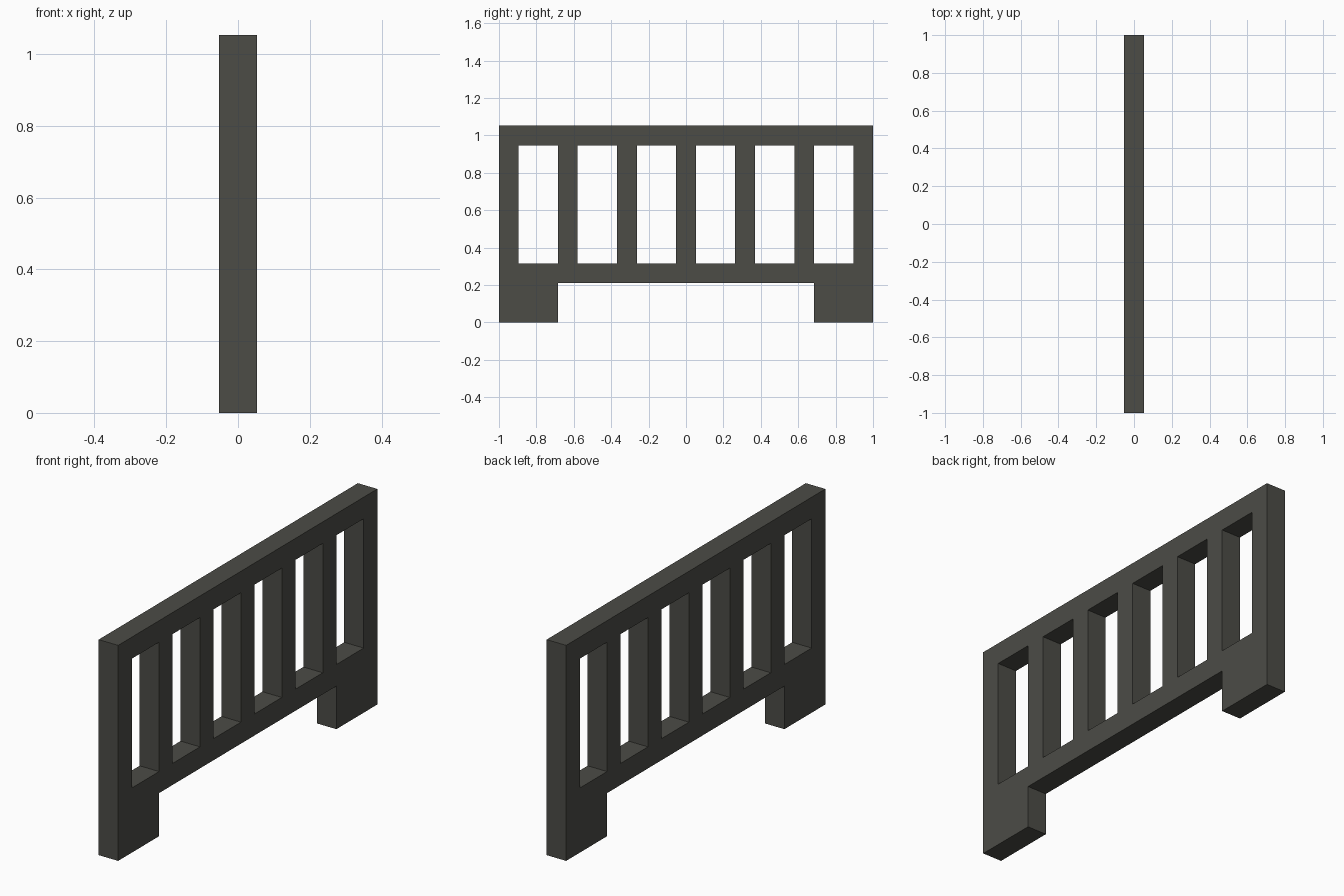
import bpy, bmesh

if "Cube" in bpy.data.objects:
    bpy.data.objects.remove(bpy.data.objects["Cube"])

U = 2 / 19  # one bar thickness; the whole fence is 19 bars long

# Module lines: seven bars, six openings two bars wide
ys = [v for k in range(7) for v in (3 * k, 3 * k + 1)]
zs = [0, 2, 3, 9, 10]


def is_solid(i, j):
    if j == 0:                      # feet at both ends
        return i < 2 or i > len(ys) - 4
    if j == 2:                      # upright bars between openings
        return i % 2 == 0
    return True                     # bottom and top rails


# Fence profile in the y-z plane
bm = bmesh.new()
verts = [[bm.verts.new((-U / 2, (y - 9.5) * U, z * U)) for z in zs] for y in ys]
for i in range(len(ys) - 1):
    for j in range(len(zs) - 1):
        if is_solid(i, j):
            bm.faces.new((verts[i][j], verts[i][j + 1],
                          verts[i + 1][j + 1], verts[i + 1][j]))
bmesh.ops.delete(bm, geom=[v for v in bm.verts if not v.link_faces], context='VERTS')

# Give the profile its thickness
res = bmesh.ops.extrude_face_region(bm, geom=bm.faces[:])
bmesh.ops.translate(bm, vec=(U, 0, 0),
                    verts=[g for g in res['geom'] if isinstance(g, bmesh.types.BMVert)])
bmesh.ops.recalc_face_normals(bm, faces=bm.faces[:])

mesh = bpy.data.meshes.new("fence_panel")
bm.to_mesh(mesh)
bm.free()

# Dark grey paint
mat = bpy.data.materials.new("dark grey")
mat.diffuse_color = (0.072, 0.072, 0.062, 1)
mat.use_nodes = True
mat.node_tree.nodes["Principled BSDF"].inputs["Base Color"].default_value = mat.diffuse_color
mesh.materials.append(mat)
bpy.context.collection.objects.link(bpy.data.objects.new("fence_panel", mesh))
